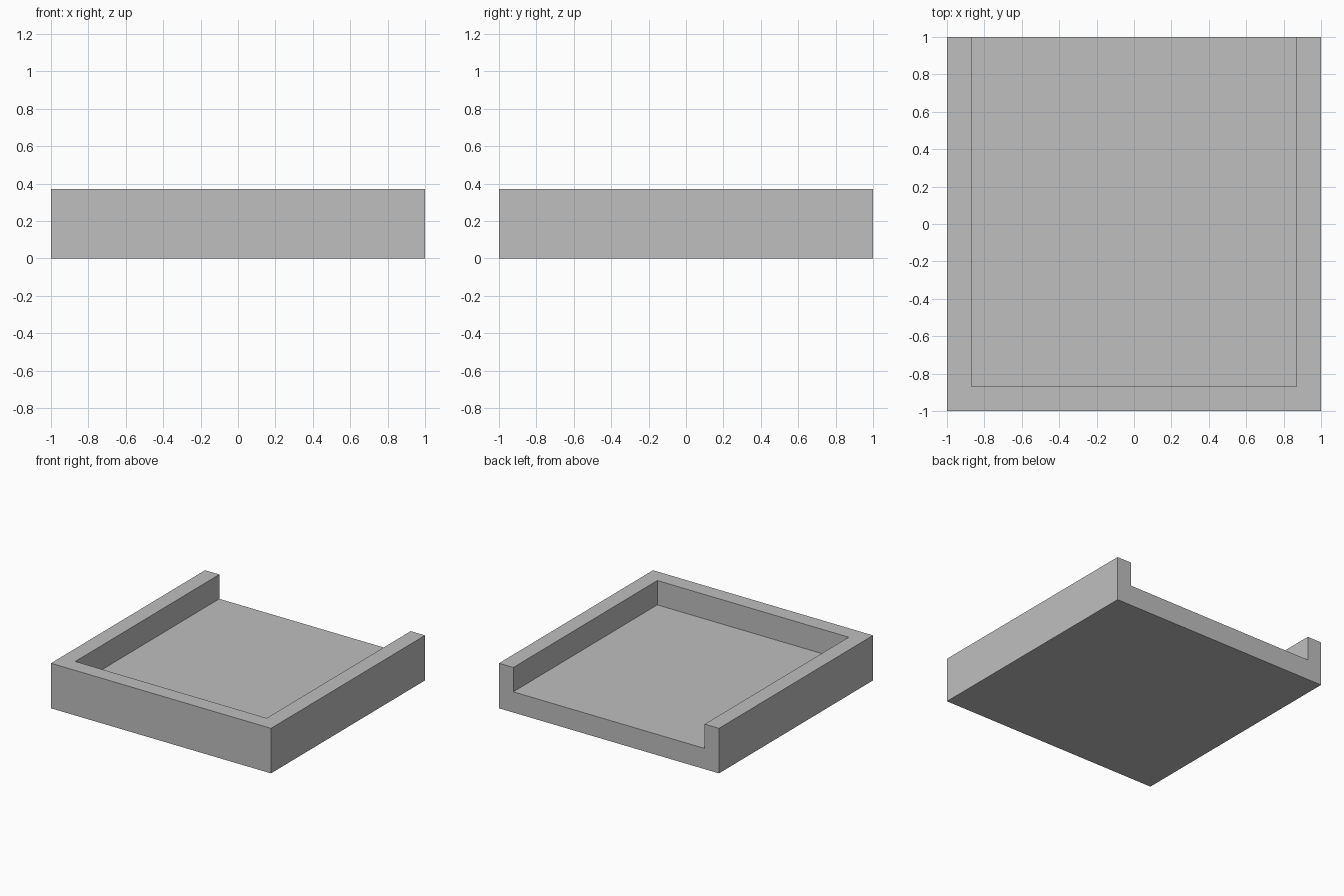
import bpy

WIDTH, HEIGHT = 2.0, 0.37
WALL, FLOOR = 0.13, 0.17

cube = bpy.data.objects.get("Cube")
if cube:
    bpy.data.objects.remove(cube, do_unlink=True)


def box(name, low, high):
    """Axis-aligned box between two corners."""
    centre = [(a + b) / 2 for a, b in zip(low, high)]
    bpy.ops.mesh.primitive_cube_add(size=1, location=centre)
    obj = bpy.context.object
    obj.name = name
    obj.scale = [b - a for a, b in zip(low, high)]
    bpy.ops.object.transform_apply(location=True, rotation=False, scale=True)
    return obj


# Single flat grey
grey = bpy.data.materials.new("plain grey")
grey.use_nodes = True
colour = (0.52, 0.52, 0.52, 1)
grey.diffuse_color = colour
grey.node_tree.nodes["Principled BSDF"].inputs["Base Color"].default_value = colour

# Solid tray block
half = WIDTH / 2
tray = box("open_backed_tray", (-half, -half, 0), (half, half, HEIGHT))
tray.data.materials.append(grey)

# Recess, open at the top and the back
inner = half - WALL
cutter = box("recess_cutter", (-inner, -inner, FLOOR), (inner, half + WALL, HEIGHT + WALL))
cutter.data.materials.append(grey)
cutter.hide_render = True

cut = tray.modifiers.new("recess", "BOOLEAN")
cut.operation = "DIFFERENCE"
cut.solver = "EXACT"
cut.object = cutter
bpy.context.view_layer.objects.active = tray
bpy.ops.object.modifier_apply(modifier=cut.name)
bpy.data.objects.remove(cutter, do_unlink=True)
